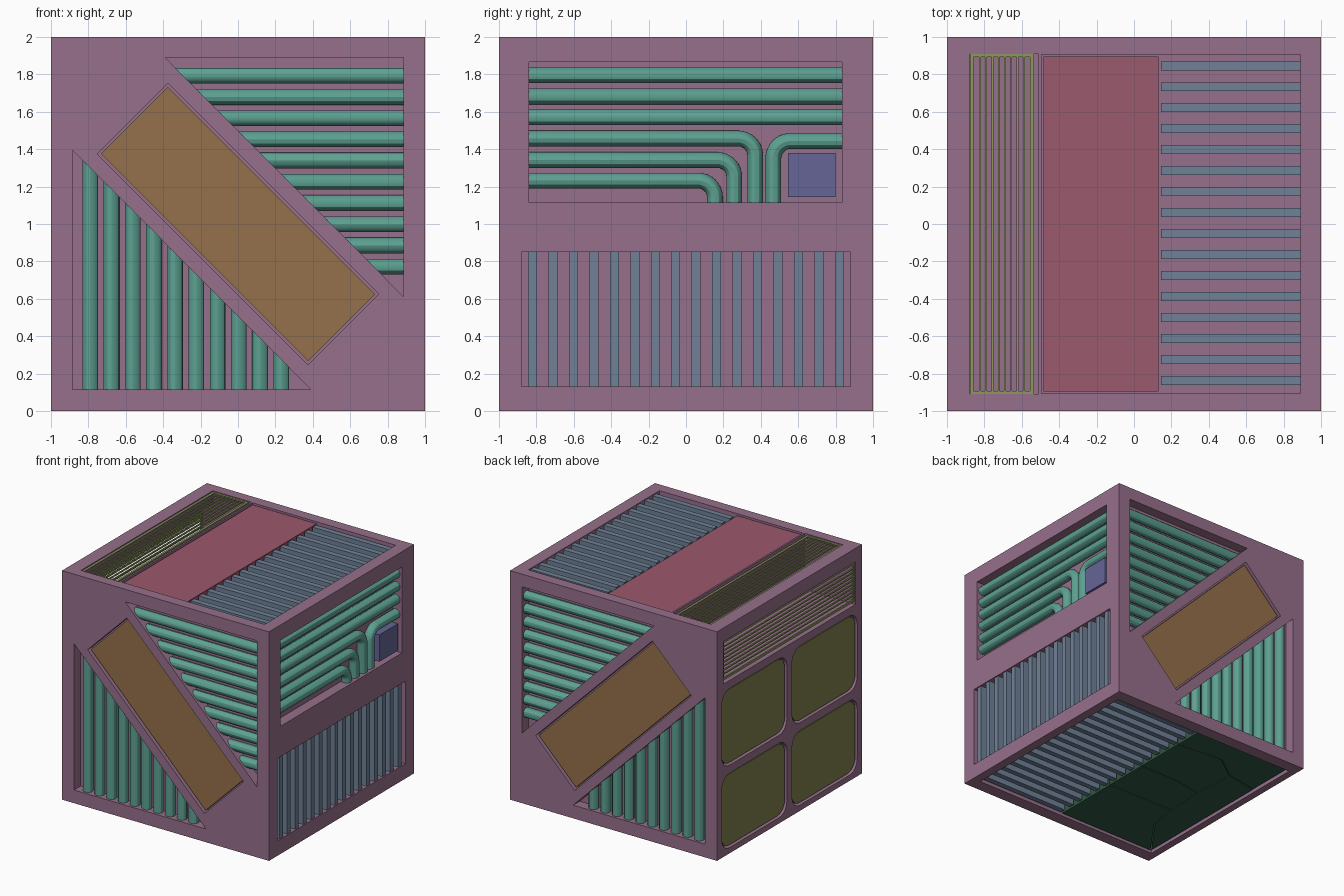
import bpy, bmesh
from math import sin, cos, pi

if "Cube" in bpy.data.objects:
    bpy.data.objects.remove(bpy.data.objects["Cube"])

# Face frames: (u, v, depth inward) -> world position
FACE = {
    "front": lambda u, v, d: (u, -1 + d, v),
    "back": lambda u, v, d: (u, 1 - d, v),
    "right": lambda u, v, d: (1 - d, u, v),
    "left": lambda u, v, d: (-1 + d, u, v),
    "top": lambda u, v, d: (u, v, 2 - d),
    "bottom": lambda u, v, d: (u, v, d),
}


def material(name, rgb):
    m = bpy.data.materials.new(name)
    m.diffuse_color = (*rgb, 1)
    m.use_nodes = True
    m.node_tree.nodes["Principled BSDF"].inputs["Base Color"].default_value = m.diffuse_color
    return m


PURPLE = material("purple", (0.31, 0.16, 0.26))
TEAL = material("teal", (0.11, 0.36, 0.29))
BROWN = material("brown", (0.30, 0.16, 0.07))
STEEL = material("steel", (0.16, 0.22, 0.31))
RED = material("red", (0.33, 0.10, 0.155))
OLIVE = material("olive", (0.22, 0.22, 0.075))
LIME = material("lime", (0.27, 0.31, 0.12))
GREEN = material("green", (0.03, 0.10, 0.055))
BLUE = material("blue", (0.13, 0.13, 0.31))


def prism(bm, face, pts, d0, d1):
    f = FACE[face]
    a = [bm.verts.new(f(u, v, d0)) for u, v in pts]
    b = [bm.verts.new(f(u, v, d1)) for u, v in pts]
    n = len(pts)
    fs = [bm.faces.new(a), bm.faces.new(b[::-1])]
    fs += [bm.faces.new((a[i], b[i], b[(i + 1) % n], a[(i + 1) % n])) for i in range(n)]
    bmesh.ops.recalc_face_normals(bm, faces=fs)


def rect(u0, u1, v0, v1):
    return [(u0, v0), (u1, v0), (u1, v1), (u0, v1)]


def rounded(u0, u1, v0, v1, r, n=6):
    pts = []
    corners = [(u1 - r, v1 - r), (u0 + r, v1 - r), (u0 + r, v0 + r), (u1 - r, v0 + r)]
    for k, (cu, cv) in enumerate(corners):
        for i in range(n + 1):
            t = (k + i / n) * pi / 2
            pts.append((cu + r * cos(t), cv + r * sin(t)))
    return pts


def make(name, mat, parts):
    bm = bmesh.new()
    for p in parts:
        prism(bm, *p)
    me = bpy.data.meshes.new(name)
    bm.to_mesh(me)
    bm.free()
    ob = bpy.data.objects.new(name, me)
    bpy.context.collection.objects.link(ob)
    me.materials.append(mat)
    return ob


def pipes(name, face, paths, depth=0.06, r=0.042):
    cu = bpy.data.curves.new(name, "CURVE")
    cu.dimensions = "3D"
    cu.bevel_depth = r
    cu.bevel_resolution = 4
    cu.use_fill_caps = True
    for path in paths:
        s = cu.splines.new("POLY")
        s.points.add(len(path) - 1)
        for p, (u, v) in zip(s.points, path):
            p.co = (*FACE[face](u, v, depth), 1)
    ob = bpy.data.objects.new(name, cu)
    bpy.context.collection.objects.link(ob)
    cu.materials.append(TEAL)
    bpy.ops.object.select_all(action="DESELECT")
    ob.select_set(True)
    bpy.context.view_layer.objects.active = ob
    bpy.ops.object.convert(target="MESH")
    bpy.ops.object.shade_smooth_by_angle()


def elbow(u_start, v, u_end, v_end, r=0.09):
    # horizontal run, rounded corner, then straight down
    s = 1 if u_end > u_start else -1
    arc = [(u_end - s * r * (1 - sin(t)), v - r * (1 - cos(t)))
           for t in (i * pi / 16 for i in range(9))]
    return [(u_start, v)] + arc + [(u_end, v_end)]


# Recess outlines
UPPER_TRI = [(-0.39, 1.89), (0.885, 1.89), (0.885, 0.612)]
LOWER_TRI = [(-0.885, 1.395), (-0.885, 0.115), (0.39, 0.115)]
DIAGONAL = [(-0.375, 1.753), (-0.753, 1.375), (0.375, 0.247), (0.753, 0.625)]
PANEL = [(-0.375, 1.733), (-0.733, 1.375), (0.375, 0.267), (0.733, 0.625)]
PADS = [(u, z) for u in (-0.935, 0.035) for z in ((0.05, 0.70), (0.77, 1.44))]

# Body with all recesses cut out
cuts = []
for side in ("front", "back"):
    cuts += [(side, UPPER_TRI, -0.1, 0.09), (side, LOWER_TRI, -0.1, 0.09),
             (side, DIAGONAL, -0.1, 0.06)]
cuts += [("right", rect(-0.84, 0.835, 1.115, 1.865), -0.1, 0.09),
         ("right", rect(-0.88, 0.88, 0.13, 0.85), -0.1, 0.09),
         ("top", rect(-0.495, 0.89, -0.905, 0.905), -0.1, 0.09),
         ("bottom", rect(-0.935, 0.92, -0.89, 0.89), -0.1, 0.09)]
cuts += [("left", rounded(u, u + 0.9, z[0], z[1], 0.11), -0.1, 0.05) for u, z in PADS]
# Vent duct joining the top and left sides
cuts.append(("front", [(-1.1, 1.51), (-0.51, 1.51), (-0.51, 2.1), (-0.88, 2.1),
                       (-0.88, 1.88), (-1.1, 1.88)], 0.09, 1.91))
body = make("body", PURPLE, [("bottom", rect(-1, 1, -1, 1), 0, 2)])
cutter = make("recess_cutter", PURPLE, cuts)
cutter.hide_render = True
mod = body.modifiers.new("recesses", "BOOLEAN")
mod.object = cutter
mod.operation = "DIFFERENCE"
mod.solver = "EXACT"
bpy.context.view_layer.objects.active = body
bpy.ops.object.modifier_apply(modifier="recesses")
bpy.data.objects.remove(cutter)

# Front and back: pipes in the triangles, diagonal panel
for side in ("front", "back"):
    paths = []
    for i in range(10):
        h = 1.793 - i * 0.1135
        paths.append([(1.5 - h - 0.05, h), (0.89, h)])
        x = -0.79 + i * 0.1135
        paths.append([(x, 0.505 - x + 0.05), (x, 0.11)])
    pipes(side + "_pipes", side, paths)
    make(side + "_diagonal_panel", BROWN, [(side, PANEL, 0.018, 0.065)])

# Right: bent pipes, control box, slats
pipes("right_pipes", "right",
      [[(-0.845, z), (0.84, z)] for z in (1.795, 1.682, 1.57)]
      + [elbow(-0.845, 1.457, 0.37, 1.11), elbow(-0.845, 1.342, 0.258, 1.11),
         elbow(-0.845, 1.232, 0.155, 1.11), elbow(0.84, 1.443, 0.467, 1.11)])
make("control_box", BLUE, [("right", rect(0.545, 0.8, 1.145, 1.38), 0.015, 0.095)])
make("right_slats", STEEL,
     [("right", rect(y - 0.024, y + 0.024, 0.13, 0.85), 0.01, 0.095)
      for y in (-0.82 + i * 0.1093 for i in range(16))])

# Top and bottom slats
ROWS = [-0.837 + i * 0.1122 for i in range(16)]
make("top_slats", STEEL,
     [("top", rect(0.145, 0.89, y - 0.024, y + 0.024), 0.01, 0.095) for y in ROWS])
make("bottom_slats", STEEL,
     [("bottom", rect(0.07, 0.92, y - 0.024, y + 0.024), 0.01, 0.095) for y in ROWS])
make("top_panel", RED, [("top", rect(-0.485, 0.132, -0.895, 0.895), 0.012, 0.095)])

# Cracked plates underneath
PLATES = [
    [(.05, .88), (-.92, .88), (-.92, .45), (-.62, .5), (-.4, .66), (.05, .62)],
    [(.05, .62), (-.4, .66), (-.62, .5), (-.6, .1), (-.35, .15), (.05, .15)],
    [(.05, .15), (-.35, .15), (-.6, .1), (-.62, -.25), (.05, -.26)],
    [(-.92, .45), (-.62, .5), (-.6, .1), (-.62, -.25), (-.66, -.52), (-.92, -.88)],
    [(.05, -.26), (-.62, -.25), (-.66, -.52), (-.92, -.88), (.05, -.88)],
]
plates = []
for poly in PLATES:
    cx = sum(p[0] for p in poly) / len(poly)
    cy = sum(p[1] for p in poly) / len(poly)
    plates.append(("bottom", [(cx + (x - cx) * 0.985, cy + (y - cy) * 0.985)
                              for x, y in poly], 0.015, 0.095))
make("bottom_plates", GREEN, plates)

# Left: rounded pads
make("left_pads", OLIVE,
     [("left", rounded(u + 0.015, u + 0.885, z[0] + 0.015, z[1] - 0.015, 0.1), 0.012, 0.055)
      for u, z in PADS])


# Vent grilles on the top and left, with slats running front to back
def grille(name, face, a0, a1):
    def strip(p, q, y0, y1):
        return rect(p, q, y0, y1) if face == "top" else rect(y0, y1, p, q)
    bars = [strip(a0, a0 + 0.02, -0.91, 0.91), strip(a1 - 0.02, a1, -0.91, 0.91),
            strip(a0 + 0.02, a1 - 0.02, -0.91, -0.893), strip(a0 + 0.02, a1 - 0.02, 0.893, 0.91)]
    step = (a1 - a0 - 0.04) / 9
    for i in range(1, 9):
        c = a0 + 0.02 + i * step
        bars.append(strip(c - 0.005, c + 0.005, -0.893, 0.893))
    make(name, LIME, [(face, b, 0.008, 0.02) for b in bars])


grille("top_grille", "top", -0.878, -0.535)
grille("left_grille", "left", 1.535, 1.878)
